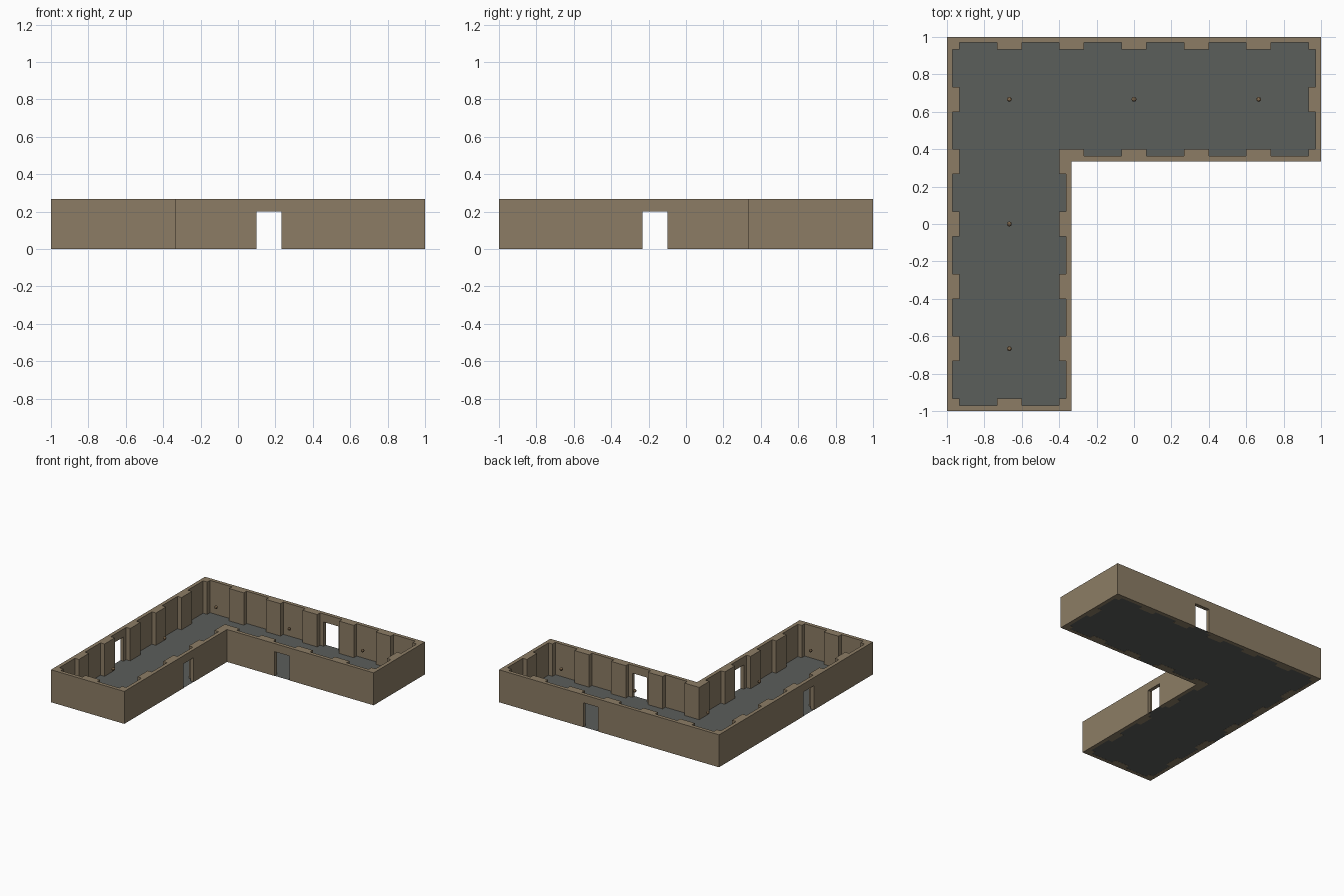
import bpy, bmesh

if "Cube" in bpy.data.objects:
    bpy.data.objects.remove(bpy.data.objects["Cube"])

T = 1 / 15                      # wall thickness, the module of the plan
H, THIN = 4 * T, 0.03           # wall height, thickness behind a niche


def material(name, rgb):
    m = bpy.data.materials.new(name)
    m.diffuse_color = (*rgb, 1)
    m.use_nodes = True
    m.node_tree.nodes["Principled BSDF"].inputs["Base Color"].default_value = m.diffuse_color
    return m


wall_mat = material("tan plaster", (0.262, 0.204, 0.130))
floor_mat = material("grey floor", (0.105, 0.112, 0.105))
lamp_mat = material("brown lamp", (0.23, 0.15, 0.08))


def finish(bm, name, mat):
    me = bpy.data.meshes.new(name)
    bm.to_mesh(me)
    bm.free()
    me.materials.append(mat)
    ob = bpy.data.objects.new(name, me)
    bpy.context.collection.objects.link(ob)
    return ob


def l_plan(inset):
    """Corners of the L-shaped plan, counter-clockwise."""
    a, b = 1 - inset, 1 / 3 + inset
    return [(-a, -a), (-b, -a), (-b, b), (a, b), (a, a), (-a, a)]


def niche_loop():
    """Inner wall outline with a niche at each sixth of the plan."""
    pts, corners = [], l_plan(T)
    for i, p in enumerate(corners):
        q = corners[(i + 1) % 6]
        k = 0 if abs(q[0] - p[0]) > 0.01 else 1        # axis along the wall
        s = 1 if q[k] > p[k] else -1
        out = (T - THIN) * (-s if k == 0 else s)       # towards the outside
        pts.append(p)
        for n in (-5, -3, -1, 1, 3, 5):
            c = s * n / 6
            if min(p[k], q[k]) - 1e-4 <= c - 0.1 and c + 0.1 <= max(p[k], q[k]) + 1e-4:
                for along, depth in ((-0.1, 0), (-0.1, out), (0.1, out), (0.1, 0)):
                    v = [0, 0]
                    v[k], v[1 - k] = c + s * along, p[1 - k] + depth
                    pts.append(tuple(v))
    clean = []
    for p in pts:
        if not clean or abs(p[0] - clean[-1][0]) + abs(p[1] - clean[-1][1]) > 1e-4:
            clean.append(p)
    if abs(clean[0][0] - clean[-1][0]) + abs(clean[0][1] - clean[-1][1]) < 1e-4:
        clean.pop()
    return clean


def box(name, lo, hi, mat):
    bm = bmesh.new()
    bmesh.ops.create_cube(bm, size=1)
    for v in bm.verts:
        v.co = [lo[i] if v.co[i] < 0 else hi[i] for i in range(3)]
    return finish(bm, name, mat)


# walls: ring between the outer L and the niched inner outline, extruded up
bm = bmesh.new()
for loop in (l_plan(0), niche_loop()):
    vs = [bm.verts.new((x, y, 0)) for x, y in loop]
    for i, v in enumerate(vs):
        bm.edges.new((v, vs[(i + 1) % len(vs)]))
bmesh.ops.triangle_fill(bm, use_beauty=True, use_dissolve=False, edges=bm.edges[:])
ext = bmesh.ops.extrude_face_region(bm, geom=bm.faces[:], use_keep_orig=True)
for v in ext["geom"]:
    if isinstance(v, bmesh.types.BMVert):
        v.co.z = H
bmesh.ops.recalc_face_normals(bm, faces=bm.faces[:])
walls = finish(bm, "walls", wall_mat)

# doorways: each cutter passes through both walls of one wing
cutters = [box("door_cutter_back", (0.1, 0.2, -0.1), (0.1 + 2 * T, 1.1, 0.2), wall_mat),
           box("door_cutter_left", (-1.1, -0.1 - 2 * T, -0.1), (-0.2, -0.1, 0.2), wall_mat)]
bpy.context.view_layer.objects.active = walls
for c in cutters:
    c.hide_render = True
    mod = walls.modifiers.new("doorway", "BOOLEAN")
    mod.operation, mod.solver, mod.object = "DIFFERENCE", "EXACT", c
    bpy.ops.object.modifier_apply(modifier=mod.name)
for c in cutters:
    bpy.data.objects.remove(c)

# floor sheet
bm = bmesh.new()
bm.faces.new([bm.verts.new((x, y, 0.001)) for x, y in l_plan(0.001)])
finish(bm, "floor", floor_mat)

# small hanging lamps, one over the middle of each room bay
for i, (x, y) in enumerate(((-2, 2), (0, 2), (2, 2), (-2, 0), (-2, -2))):
    bm = bmesh.new()
    bmesh.ops.create_uvsphere(bm, u_segments=8, v_segments=6, radius=0.0133)
    bmesh.ops.translate(bm, verts=bm.verts[:], vec=(x / 3, y / 3, 3.5 * T))
    finish(bm, f"lamp_{i + 1}", lamp_mat)
